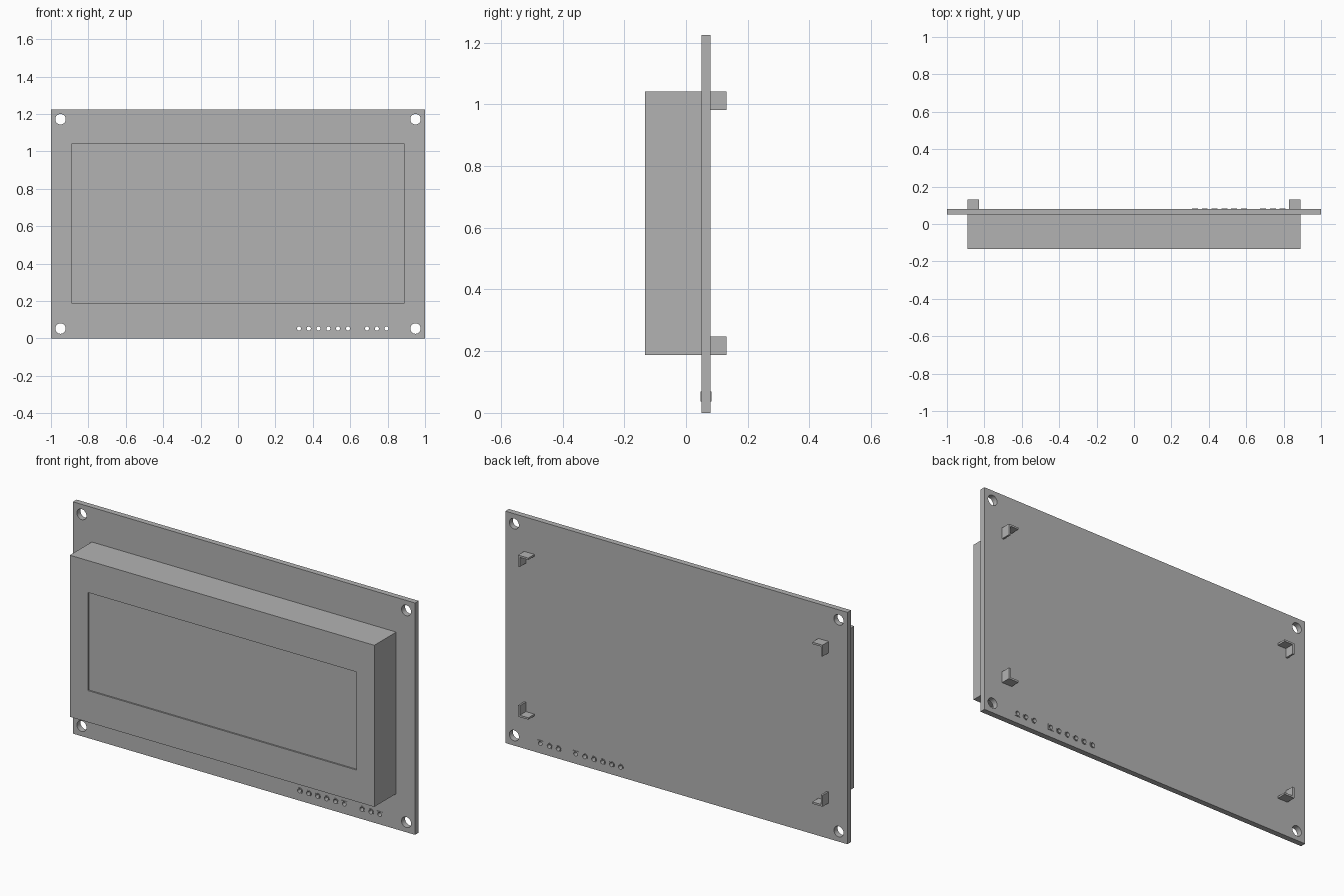
import bpy, bmesh, math
from mathutils import Vector

cube = bpy.data.objects.get("Cube")
if cube:
    bpy.data.objects.remove(cube, do_unlink=True)

grey = bpy.data.materials.new("plain_grey")
grey.use_nodes = True
COLOUR = (0.45, 0.45, 0.45, 1)
grey.diffuse_color = COLOUR
grey.node_tree.nodes["Principled BSDF"].inputs["Base Color"].default_value = COLOUR


def add_mesh(name, bm):
    bmesh.ops.recalc_face_normals(bm, faces=bm.faces)
    mesh = bpy.data.meshes.new(name)
    bm.to_mesh(mesh)
    bm.free()
    mesh.materials.append(grey)
    obj = bpy.data.objects.new(name, mesh)
    bpy.context.collection.objects.link(obj)
    return obj


def rect(x0, x1, z0, z1):
    return [(x0, z0), (x1, z0), (x1, z1), (x0, z1)]


def circle(x, z, r, n=24):
    return [(x + r * math.cos(2 * math.pi * i / n),
             z + r * math.sin(2 * math.pi * i / n)) for i in range(n)]


def plate(name, loops, y0, y1):
    """Extrude an x-z outline (first loop) with holes (other loops) from y0 to y1."""
    curve = bpy.data.curves.new(name, "CURVE")
    curve.dimensions = "2D"
    curve.fill_mode = "BOTH"
    curve.extrude = (y1 - y0) / 2
    for loop in loops:
        spline = curve.splines.new("POLY")
        spline.points.add(len(loop) - 1)
        for point, (x, z) in zip(spline.points, loop):
            point.co = (x, z, 0, 1)
        spline.use_cyclic_u = True
    temp = bpy.data.objects.new(name + "_outline", curve)
    bpy.context.collection.objects.link(temp)
    bpy.context.view_layer.update()
    filled = bpy.data.meshes.new_from_object(
        temp.evaluated_get(bpy.context.evaluated_depsgraph_get()))
    bm = bmesh.new()
    bm.from_mesh(filled)
    bpy.data.objects.remove(temp, do_unlink=True)
    bpy.data.curves.remove(curve)
    bpy.data.meshes.remove(filled)
    bmesh.ops.remove_doubles(bm, verts=bm.verts, dist=1e-5)
    for v in bm.verts:
        v.co = Vector((v.co.x, (y0 + y1) / 2 - v.co.z, v.co.y))
    for f in bm.faces:
        f.material_index = 0
    obj = add_mesh(name, bm)
    bpy.ops.object.select_all(action="DESELECT")
    obj.select_set(True)
    bpy.context.view_layer.objects.active = obj
    bpy.ops.object.shade_smooth_by_angle(angle=math.radians(30))
    return obj


# Main dimensions
HEIGHT, BACK, FRONT = 1.225, 0.08, 0.05
HX, HZ0, HZ1 = 0.89, 0.188, 1.042
PIN_Z = 0.053
pins = [0.326 + 0.0523 * i for i in range(6)] + [0.69 + 0.0523 * i for i in range(3)]
square_pins = (5, 8)

# Circuit board with corner mounting holes and pin holes
holes = [circle(sx * 0.949, z, 0.028, 32)
         for sx in (-1, 1) for z in (PIN_Z, HEIGHT - PIN_Z)]
holes += [circle(x, PIN_Z, 0.013, 16) for x in pins]
plate("circuit_board", [rect(-1, 1, 0, HEIGHT)] + holes, FRONT, BACK)

# Plated pin pads, the last of each group square
for i, x in enumerate(pins):
    r = 0.016
    outer = (rect(x - r, x + r, PIN_Z - r, PIN_Z + r) if i in square_pins
             else circle(x, PIN_Z, r, 16))
    plate(f"pin_pad_{i + 1}", [outer, circle(x, PIN_Z, 0.011, 16)],
          FRONT - 0.003, BACK + 0.003)

# Display housing with a shallow recessed screen
bm = bmesh.new()
bmesh.ops.create_cube(bm, size=1)
for v in bm.verts:
    v.co = Vector((2 * HX * v.co.x, -0.0415 + 0.183 * v.co.y,
                   (HZ0 + HZ1) / 2 + (HZ1 - HZ0) * v.co.z))
screen = min(bm.faces, key=lambda f: f.calc_center_median().y)
bmesh.ops.inset_individual(bm, faces=[screen], thickness=0.1)
for v in screen.verts:
    v.co.x = math.copysign(0.785, v.co.x)
    v.co.z = 0.355 if v.co.z < 0.615 else 0.873
wall = bmesh.ops.extrude_discrete_faces(bm, faces=[screen])
for v in wall["faces"][0].verts:
    v.co.y += 0.008
add_mesh("display_housing", bm)

# L-shaped retaining tabs behind the board, one at each housing corner
LEG, THICK = 0.06, 0.01
for side, sx in (("right", -1), ("left", 1)):
    for level, z, sz in (("lower", HZ0, 1), ("upper", HZ1, -1)):
        profile = [(0, 0), (LEG, 0), (LEG, THICK), (THICK, THICK), (THICK, LEG), (0, LEG)]
        plate(f"{level}_{side}_tab",
              [[(sx * (HX - a), z + sz * b) for a, b in profile]], BACK - 0.005, 0.131)
